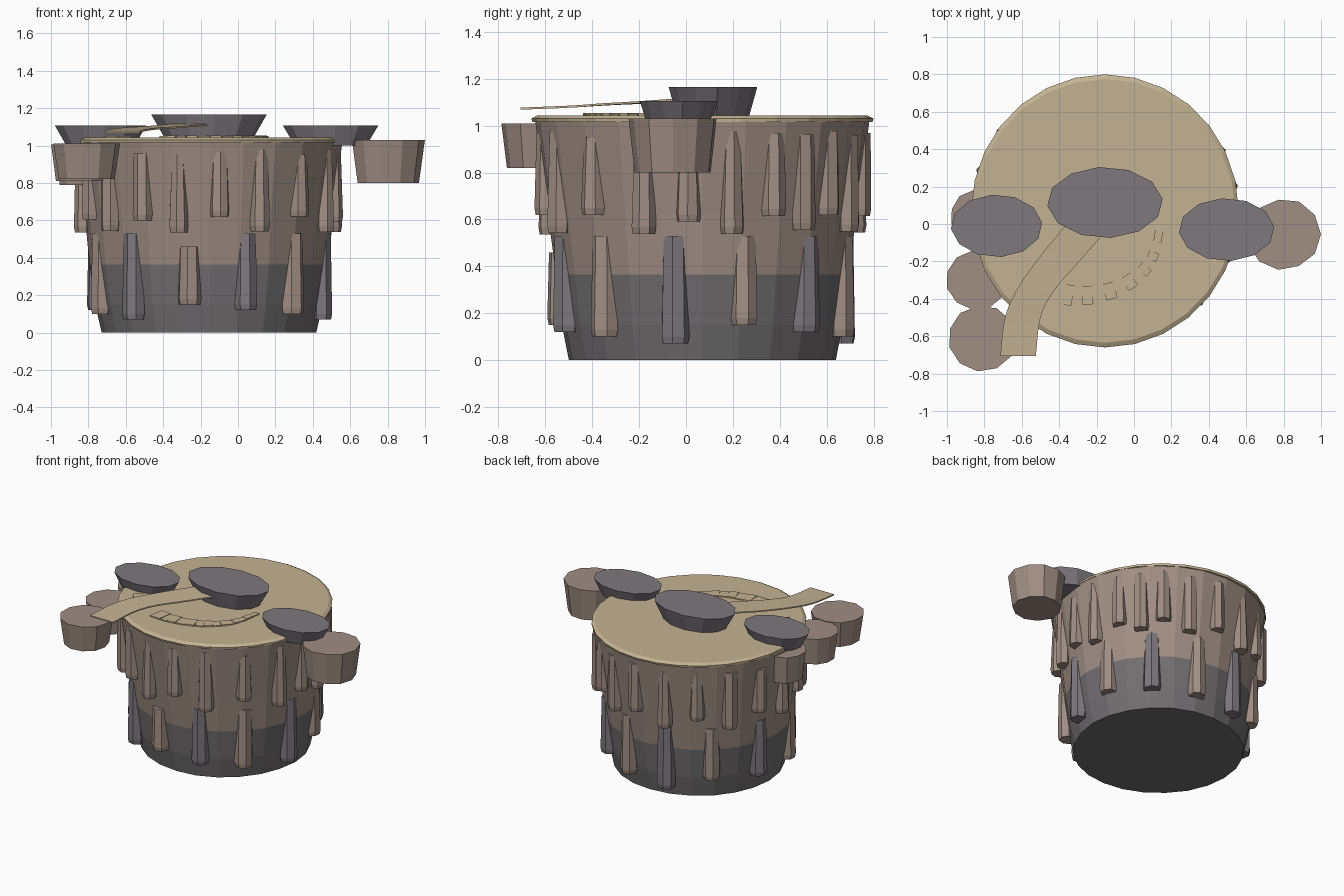
import bpy, bmesh, math, random
from mathutils import Vector

random.seed(4)
cube = bpy.data.objects.get("Cube")
if cube:
    bpy.data.objects.remove(cube)


def material(name, rgb):
    m = bpy.data.materials.new(name)
    m.use_nodes = True
    m.diffuse_color = (*rgb, 1)
    m.node_tree.nodes["Principled BSDF"].inputs["Base Color"].default_value = (*rgb, 1)
    return m


SAND = material("sand", (0.55, 0.45, 0.29))
EARTH = material("brown earth", (0.35, 0.27, 0.23))
STONE = material("grey stone", (0.205, 0.188, 0.205))
BEDROCK = material("dark bedrock", (0.165, 0.157, 0.162))


def finish(name, bm, *mats):
    bmesh.ops.recalc_face_normals(bm, faces=bm.faces)
    mesh = bpy.data.meshes.new(name)
    bm.to_mesh(mesh)
    bm.free()
    for m in mats:
        mesh.materials.append(m)
    ob = bpy.data.objects.new(name, mesh)
    bpy.context.collection.objects.link(ob)
    return ob


def stack(name, centre, profile, sides, *mats, turn=0.0, wobble=0.0):
    """Closed solid through elliptical rings given as (z, rx, ry)."""
    bm = bmesh.new()
    scale = [1 - random.random() * wobble for _ in range(sides)]
    rings = []
    for z, rx, ry in profile:
        ring = []
        for i, s in enumerate(scale):
            a = math.tau * i / sides + turn
            ring.append(bm.verts.new((centre[0] + rx * s * math.cos(a),
                                      centre[1] + ry * s * math.sin(a), z)))
        rings.append(ring)
    for low, high in zip(rings, rings[1:]):
        for i in range(sides):
            j = (i + 1) % sides
            bm.faces.new((low[i], low[j], high[j], high[i]))
    bm.faces.new(rings[0][::-1])
    bm.faces.new(rings[-1])
    return finish(name, bm, *mats)


def smooth_path(points, steps):
    """Even samples of a Catmull-Rom path."""
    p = [Vector(q) for q in points]
    p = [2 * p[0] - p[1]] + p + [2 * p[-1] - p[-2]]
    spans = len(p) - 3
    out = []
    for k in range(steps + 1):
        u = k / steps * spans
        i = min(int(u), spans - 1)
        t = u - i
        a, b, c, d = p[i:i + 4]
        out.append(0.5 * (2 * b + (c - a) * t + (2 * a - 5 * b + 4 * c - d) * t * t
                          + (3 * b - a - 3 * c + d) * t ** 3))
    return out


def plate(bm, corners, thick):
    """Thin slab hanging below four corners."""
    top = [bm.verts.new(c) for c in corners]
    low = [bm.verts.new(Vector(c) - Vector((0, 0, thick))) for c in corners]
    bm.faces.new(top)
    bm.faces.new(low[::-1])
    for i in range(4):
        j = (i + 1) % 4
        bm.faces.new((low[i], low[j], top[j], top[i]))


# Main island drum: bedrock below, earth above
C = (-0.155, 0.07)
body = stack("island_body", C,
             [(0, 0.575, 0.575), (0.15, 0.61, 0.605), (0.365, 0.64, 0.63),
              (0.62, 0.665, 0.665), (1.02, 0.715, 0.72)], 24, EARTH, BEDROCK, wobble=0.012)
for f in body.data.polygons:
    f.material_index = 1 if f.center.z < 0.365 else 0

# Sandy cap
stack("sand_cap", C, [(1.015, 0.715, 0.725), (1.03, 0.715, 0.73), (1.043, 0.695, 0.705)],
      28, SAND)


# Hanging columns around the side
def column(name, angle, radius, low, high, r_low, r_high, mat):
    a = math.radians(angle)
    pos = (C[0] + radius * math.cos(a), C[1] + radius * math.sin(a))
    stack(name, pos, [(low, r_low * 0.9, r_low * 0.9), (low + 0.03, r_low, r_low),
                      (high, r_high, r_high)], 7, mat, turn=a, wobble=0.1)


upper_angles = [-142, -122, -104, -85, -66, -44, -22, -5, 11, 27, 40, 53, 68]
upper_angles += range(86, 201, 19)
for i, angle in enumerate(upper_angles):
    column(f"upper_column_{i + 1}", angle, 0.668, 0.53 + 0.03 * (i * 2 % 4) + random.uniform(0, 0.03),
           random.uniform(0.93, 0.98), 0.056, random.uniform(0.04, 0.056), EARTH)

lower_angles = [-160, -131, -100, -71, -43, -11, 17, 46, 75, 104, 133, 165]
for i, angle in enumerate(lower_angles):
    column(f"lower_column_{i + 1}", angle, 0.61,
           (0.1, 0.07, 0.15, 0.12)[i % 4], 0.46 if i == 2 else 0.53,
           0.066, 0.058, STONE if i % 2 else EARTH)

# Side boulders
for name, x, y, r, low, high in [("left_boulder", 0.8, -0.055, 0.2, 0.8, 1.03),
                                 ("front_right_boulder", -0.81, -0.61, 0.185, 0.82, 1.01),
                                 ("middle_right_boulder", -0.84, -0.3, 0.17, 0.81, 1.005),
                                 ("back_right_boulder", -0.835, 0.04, 0.15, 0.79, 0.99)]:
    stack(name, (x, y), [(low, r * 0.84, r * 0.84), (high, r, r * 0.97)], 11, EARTH,
          wobble=0.04)

# Flat-topped stones on the cap
for name, x, y, rx, ry, low, high in [("centre_stone", -0.155, 0.115, 0.31, 0.19, 1.03, 1.165),
                                      ("right_stone", -0.735, -0.01, 0.245, 0.167, 1.0, 1.106),
                                      ("left_stone", 0.495, -0.03, 0.256, 0.168, 1.0, 1.106)]:
    stack(name, (x, y), [(low, rx * 0.75, ry * 0.8), (high, rx, ry)], 12, STONE, turn=0.1)

# Curved ramp leaving the centre stone
left = smooth_path([(-0.36, 0, 1.115), (-0.5, -0.17, 1.103), (-0.62, -0.34, 1.095),
                    (-0.69, -0.5, 1.085), (-0.715, -0.705, 1.077)], 14)
right = smooth_path([(-0.16, -0.05, 1.115), (-0.31, -0.22, 1.103), (-0.43, -0.36, 1.095),
                     (-0.5, -0.5, 1.085), (-0.525, -0.705, 1.077)], 14)
bm = bmesh.new()
for i in range(14):
    plate(bm, (left[i], right[i], right[i + 1], left[i + 1]), 0.009)
bmesh.ops.remove_doubles(bm, verts=bm.verts, dist=0.0005)
finish("curved_ramp", bm, SAND)

# Crescent of low steps on the cap
path = smooth_path([(-0.41, -0.37), (-0.28, -0.385), (-0.1, -0.35), (0.04, -0.26),
                    (0.11, -0.15), (0.145, 0.02)], 15)
bm = bmesh.new()
for i, (a, b) in enumerate(zip(path, path[1:])):
    side = (b - a).orthogonal().normalized() * (0.058 - 0.0028 * i)
    z = 1.05 + 0.003 * (i % 2)
    plate(bm, [p.to_3d() + Vector((0, 0, z)) for p in (a - side, b - side, b + side, a + side)],
          0.012)
finish("crescent_steps", bm, SAND)

# Loose flat tile
stack("loose_tile", (-0.64, -0.22), [(1.04, 0.07, 0.07), (1.051, 0.07, 0.07)], 4, SAND,
      turn=math.radians(85))
